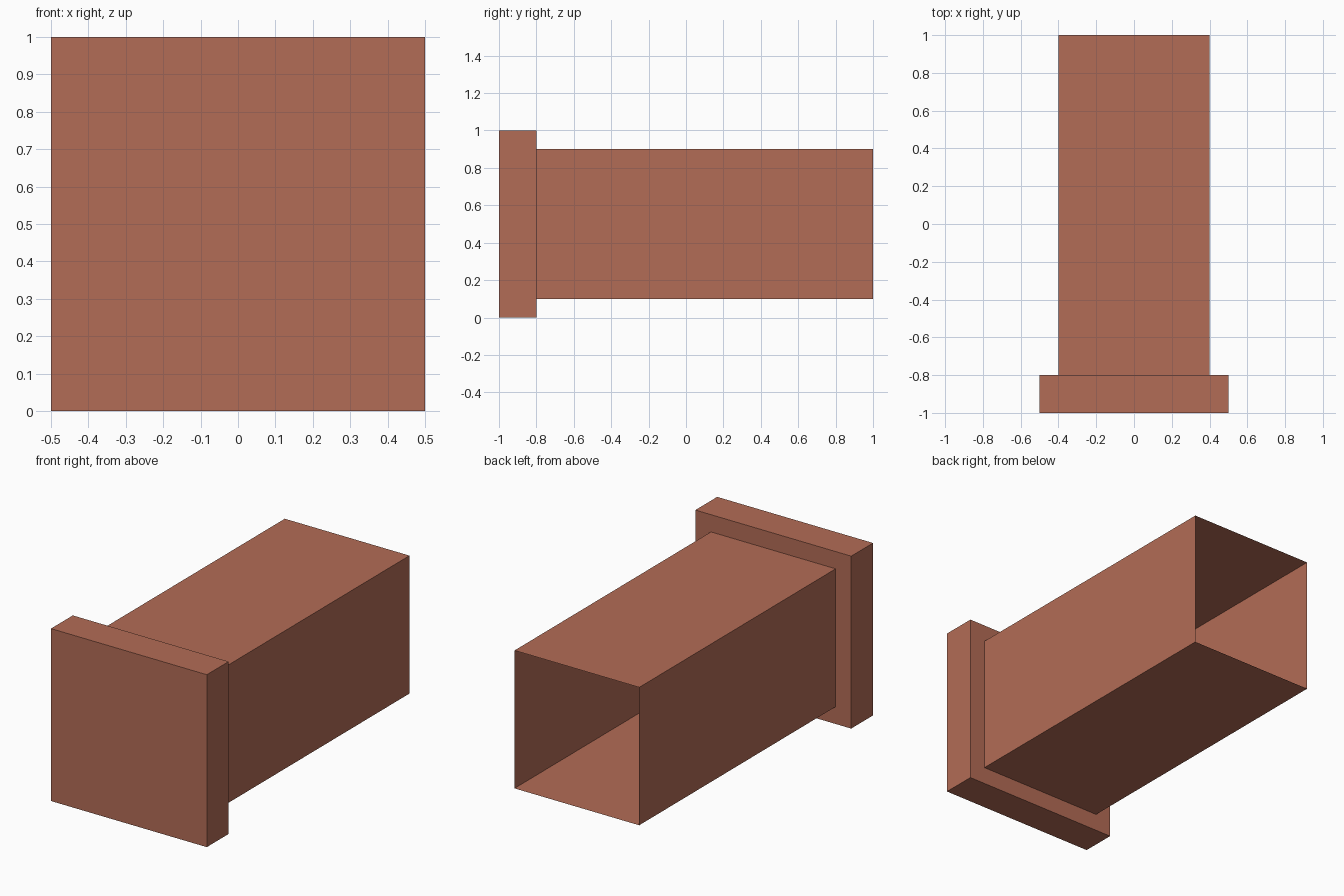
import bpy, bmesh

if "Cube" in bpy.data.objects:
    bpy.data.objects.remove(bpy.data.objects["Cube"])

# Terracotta-coloured clay
clay = bpy.data.materials.new("terracotta")
clay.diffuse_color = (0.45, 0.15, 0.093, 1)
clay.use_nodes = True
clay.node_tree.nodes["Principled BSDF"].inputs["Base Color"].default_value = clay.diffuse_color


def square_loop(bm, half, y):
    """Square ring of vertices centred at z = 0.5."""
    return [bm.verts.new((sx * half, y, 0.5 + sz * half))
            for sx, sz in ((-1, -1), (1, -1), (1, 1), (-1, 1))]


# Square flange closed at the front, stepping in to a thin open-backed duct
bm = bmesh.new()
loops = [square_loop(bm, half, y)
         for half, y in ((0.5, -1.0), (0.5, -0.8), (0.4, -0.8), (0.4, 1.0))]
bm.faces.new(loops[0])
for a, b in zip(loops, loops[1:]):
    for i in range(4):
        j = (i + 1) % 4
        bm.faces.new((a[i], b[i], b[j], a[j]))
bmesh.ops.recalc_face_normals(bm, faces=bm.faces)

mesh = bpy.data.meshes.new("flanged_duct")
bm.to_mesh(mesh)
bm.free()
mesh.materials.append(clay)
duct = bpy.data.objects.new("flanged_duct", mesh)
bpy.context.collection.objects.link(duct)
